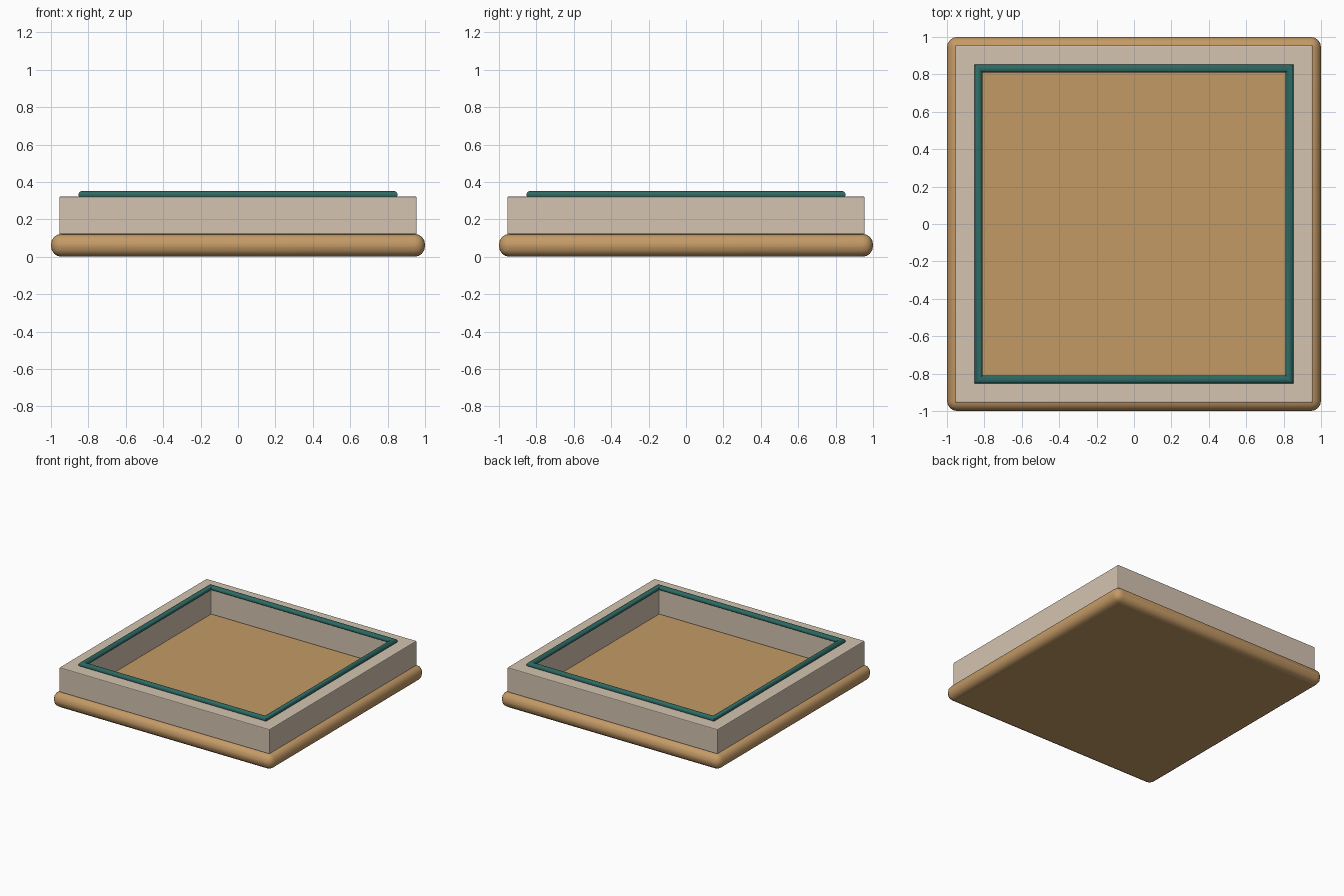
import bpy, bmesh, math

if "Cube" in bpy.data.objects:
    bpy.data.objects.remove(bpy.data.objects["Cube"])


def material(name, rgb):
    m = bpy.data.materials.new(name)
    lin = [(c / 255 / 12.92) if c < 10 else ((c / 255 + 0.055) / 1.055) ** 2.4 for c in rgb]
    m.diffuse_color = (*lin, 1)
    m.use_nodes = True
    m.node_tree.nodes["Principled BSDF"].inputs["Base Color"].default_value = m.diffuse_color
    return m


wood = material("tan wood", (196, 154, 102))
stone = material("warm beige", (212, 196, 177))
teal = material("dark teal", (45, 106, 100))


def finish(bm, name, mat):
    bmesh.ops.recalc_face_normals(bm, faces=bm.faces)
    me = bpy.data.meshes.new(name)
    bm.to_mesh(me)
    bm.free()
    me.materials.append(mat)
    ob = bpy.data.objects.new(name, me)
    bpy.context.collection.objects.link(ob)
    return ob


def bevel(ob, width, segments):
    mod = ob.modifiers.new("bevel", 'BEVEL')
    mod.width, mod.segments = width, segments
    mod.limit_method = 'ANGLE'


def smooth(ob, degrees):
    bpy.ops.object.select_all(action='DESELECT')
    bpy.context.view_layer.objects.active = ob
    ob.select_set(True)
    bpy.ops.object.shade_smooth_by_angle(angle=math.radians(degrees))


def square_ring(name, profile, mat):
    """Sweep a closed (half-size, z) profile round a square with mitred corners."""
    bm = bmesh.new()
    loops = [[bm.verts.new((sx * r, sy * r, z)) for r, z in profile]
             for sx, sy in ((-1, -1), (1, -1), (1, 1), (-1, 1))]
    n = len(profile)
    for i in range(4):
        a, b = loops[i], loops[(i + 1) % 4]
        for k in range(n):
            m = (k + 1) % n
            bm.faces.new((a[k], b[k], b[m], a[m]))
    return finish(bm, name, mat)


# Rounded base slab, whose top is also the tray floor
bm = bmesh.new()
bmesh.ops.create_cube(bm, size=1)
for v in bm.verts:
    v.co = (v.co.x * 2, v.co.y * 2, (v.co.z + 0.5) * 0.122)
base = finish(bm, "base_slab", wood)
bevel(base, 0.056, 4)
smooth(base, 40)

# Square wall standing on the base
wall = square_ring("wall_frame", [(0.955, 0.12), (0.955, 0.322),
                                  (0.813, 0.322), (0.813, 0.12)], stone)
bevel(wall, 0.006, 2)

# Round seal bead on the inner rim of the wall
bead = [(0.832 + 0.021 * math.cos(t), 0.331 + 0.021 * math.sin(t))
        for t in (2 * math.pi * i / 12 for i in range(12))]
seal = square_ring("rim_seal", bead, teal)
smooth(seal, 40)
